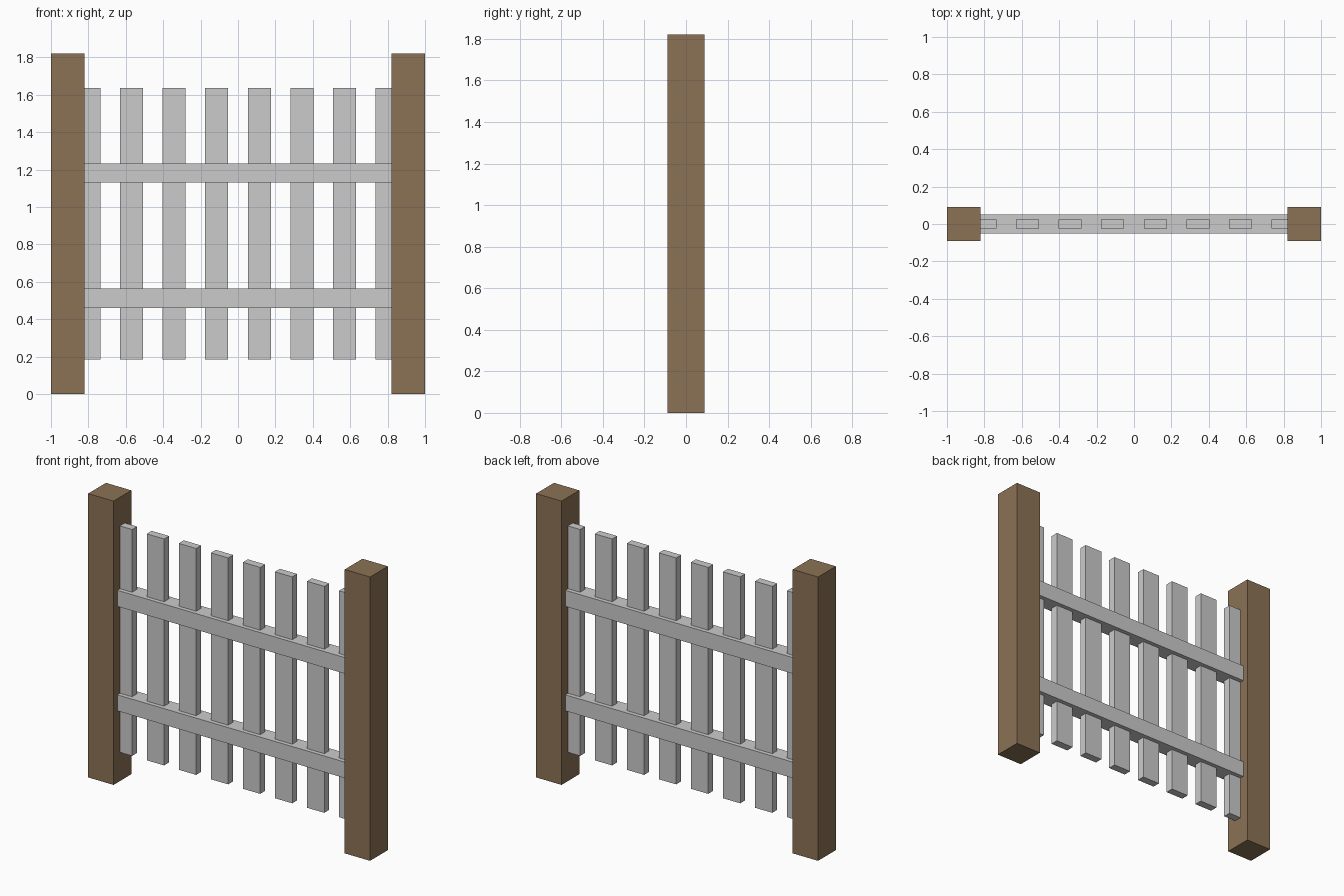
import bpy

if "Cube" in bpy.data.objects:
    bpy.data.objects.remove(bpy.data.objects["Cube"])

wood = bpy.data.materials.new("post_brown")
wood.diffuse_color = (0.26, 0.17, 0.09, 1)
wood.use_nodes = True
wood.node_tree.nodes["Principled BSDF"].inputs["Base Color"].default_value = wood.diffuse_color


def box(name, center, size, material=None):
    bpy.ops.mesh.primitive_cube_add(size=1, location=center)
    obj = bpy.context.object
    obj.name = name
    obj.scale = size
    bpy.ops.object.transform_apply(location=False, rotation=False, scale=True)
    if material:
        obj.data.materials.append(material)
    return obj


# Square end posts
for side, x in (("left", -0.91), ("right", 0.91)):
    box(f"{side}_post", (x, 0, 0.91), (0.18, 0.18, 1.82), wood)

# Horizontal rails, let slightly into the posts
for name, z in (("lower_rail", 0.512), ("upper_rail", 1.182)):
    box(name, (0, 0, z), (1.7, 0.104, 0.103))

# Evenly spaced pickets, the outer two partly inside the posts
count, pitch = 8, 0.2273
for i in range(count):
    x = (i - (count - 1) / 2) * pitch
    box(f"picket_{i + 1}", (x, 0, 0.91), (0.123, 0.05, 1.452))
